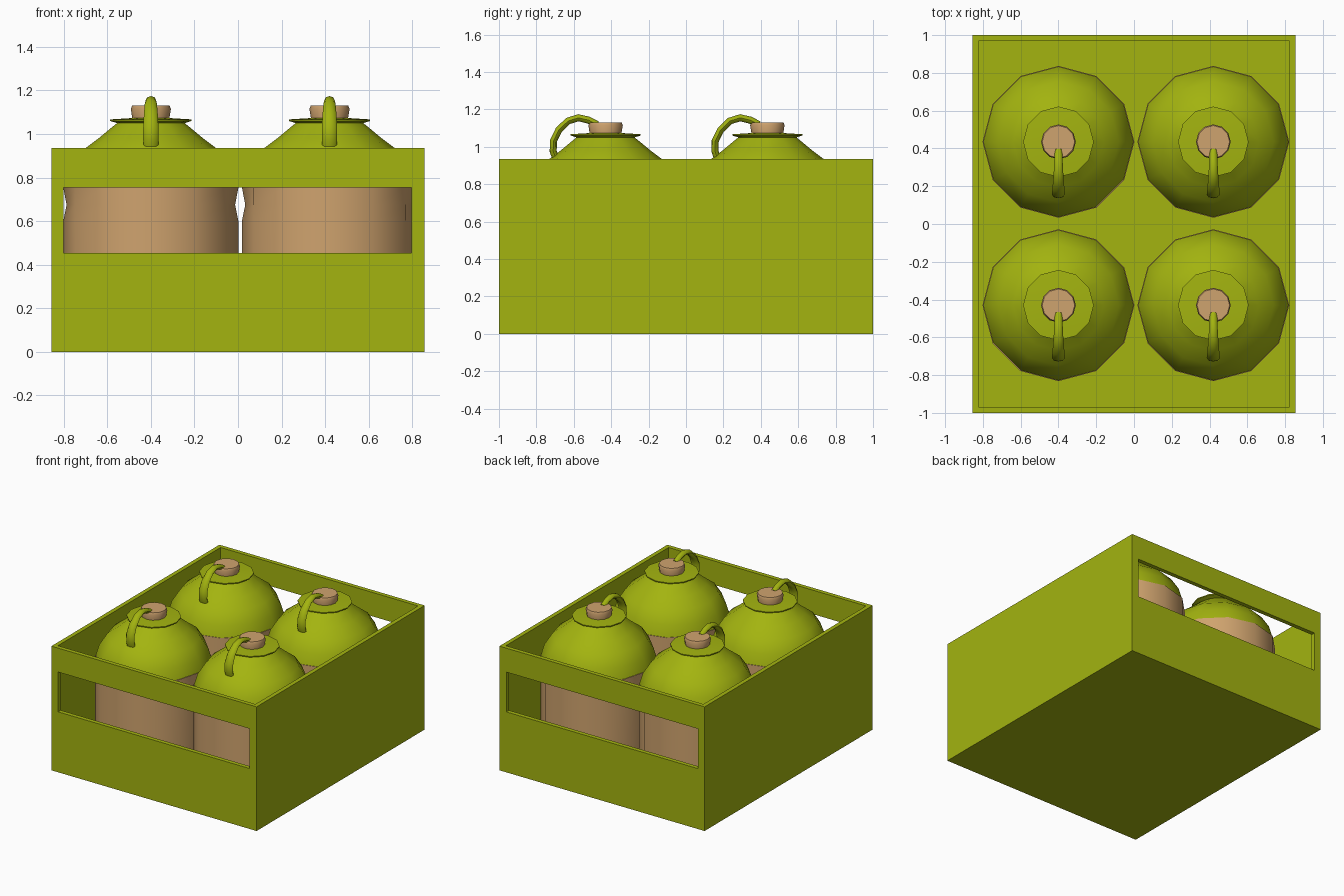
import bpy, bmesh, math
from mathutils import Vector

if "Cube" in bpy.data.objects:
    bpy.data.objects.remove(bpy.data.objects["Cube"])


def material(name, rgb):
    m = bpy.data.materials.new(name)
    m.diffuse_color = (*rgb, 1)
    m.use_nodes = True
    m.node_tree.nodes["Principled BSDF"].inputs["Base Color"].default_value = m.diffuse_color
    return m


GREEN = material("olive_green", (0.367, 0.456, 0.005))
TAN = material("tan", (0.624, 0.366, 0.156))


def finish(bm, name, mat, loc=(0, 0, 0), smooth=None):
    bmesh.ops.recalc_face_normals(bm, faces=bm.faces)
    me = bpy.data.meshes.new(name)
    bm.to_mesh(me)
    bm.free()
    me.materials.append(mat)
    ob = bpy.data.objects.new(name, me)
    ob.location = loc
    bpy.context.collection.objects.link(ob)
    if smooth:
        bpy.ops.object.select_all(action='DESELECT')
        ob.select_set(True)
        bpy.context.view_layer.objects.active = ob
        bpy.ops.object.shade_smooth_by_angle(angle=math.radians(smooth))
    return ob


def box(name, lo, hi):
    bm = bmesh.new()
    bmesh.ops.create_cube(bm, size=1)
    for v in bm.verts:
        v.co = Vector([(a + b) / 2 + c * (b - a) for a, b, c in zip(lo, hi, v.co)])
    return finish(bm, name, GREEN)


def skin(bm, rings, cap_start=True, cap_end=True):
    n = len(rings[0])
    for a, b in zip(rings, rings[1:]):
        for i in range(n):
            j = (i + 1) % n
            bm.faces.new((a[i], a[j], b[j], b[i]))
    if cap_start:
        bm.faces.new(rings[0][::-1])
    if cap_end:
        bm.faces.new(rings[-1])


def lathe(profile, n=12):
    bm = bmesh.new()
    rings = [[bm.verts.new((r * math.cos(math.tau * i / n), r * math.sin(math.tau * i / n), z))
              for i in range(n)] for r, z in profile]
    skin(bm, rings)
    return bm, rings


# Crate: open box with a long hand slot cut through the front and back
crate = box("crate", (-0.855, -1, 0), (0.855, 1, 0.935))
cutters = [box("crate_hollow", (-0.823, -0.968, 0.03), (0.823, 0.968, 1.2)),
           box("hand_slot", (-0.80, -1.2, 0.455), (0.797, 1.2, 0.755))]
bpy.context.view_layer.objects.active = crate
for c in cutters:
    mod = crate.modifiers.new(c.name, 'BOOLEAN')
    mod.operation = 'DIFFERENCE'
    mod.solver = 'EXACT'
    mod.object = c
    bpy.ops.object.modifier_apply(modifier=mod.name)
for c in cutters:
    bpy.data.objects.remove(c)


def jug(x, y, tag):
    loc = (x, y, 0)
    # Tan body, with a small dent on each side below the shoulder
    bm, rings = lathe([(0.402, 0.03), (0.402, 0.60), (0.402, 0.675), (0.402, 0.755)])
    for i in (0, 6):
        rings[2][i].co.x *= 0.962
    finish(bm, "jug_body_" + tag, TAN, loc, 40)
    # Green shoulder, neck and flared lip
    bm, _ = lathe([(0.398, 0.755), (0.375, 0.835), (0.32, 0.92), (0.24, 0.98), (0.18, 1.03),
                   (0.155, 1.05), (0.187, 1.06), (0.187, 1.067), (0.09, 1.073)])
    finish(bm, "jug_shoulder_" + tag, GREEN, loc, 40)
    # Stopper
    bm, _ = lathe([(0.084, 1.065), (0.092, 1.115), (0.086, 1.13)])
    finish(bm, "jug_stopper_" + tag, TAN, loc, 40)
    # Handle: swept oval from the stopper down to the shoulder (y, z, half width)
    path = [(-0.045, 1.118, 0.021), (-0.09, 1.142, 0.022), (-0.145, 1.155, 0.024),
            (-0.20, 1.138, 0.028), (-0.25, 1.09, 0.032), (-0.279, 1.03, 0.035),
            (-0.28, 0.975, 0.035), (-0.265, 0.935, 0.034)]
    bm = bmesh.new()
    rings = []
    for k, (py, pz, w) in enumerate(path):
        a, b = path[max(k - 1, 0)], path[min(k + 1, len(path) - 1)]
        t = Vector((0, b[0] - a[0], b[1] - a[1])).normalized()
        nrm = Vector((0, -t.z, t.y))
        ring = []
        for i in range(8):
            ang = math.tau * i / 8
            p = Vector((w * math.cos(ang), py, pz)) + nrm * 0.019 * math.sin(ang)
            ring.append(bm.verts.new(p))
        rings.append(ring)
    skin(bm, rings)
    finish(bm, "jug_handle_" + tag, GREEN, loc, 50)


for x, side in ((-0.40, "left"), (0.42, "right")):
    for y, end in ((-0.43, "front"), (0.435, "back")):
        jug(x, y, end + "_" + side)
